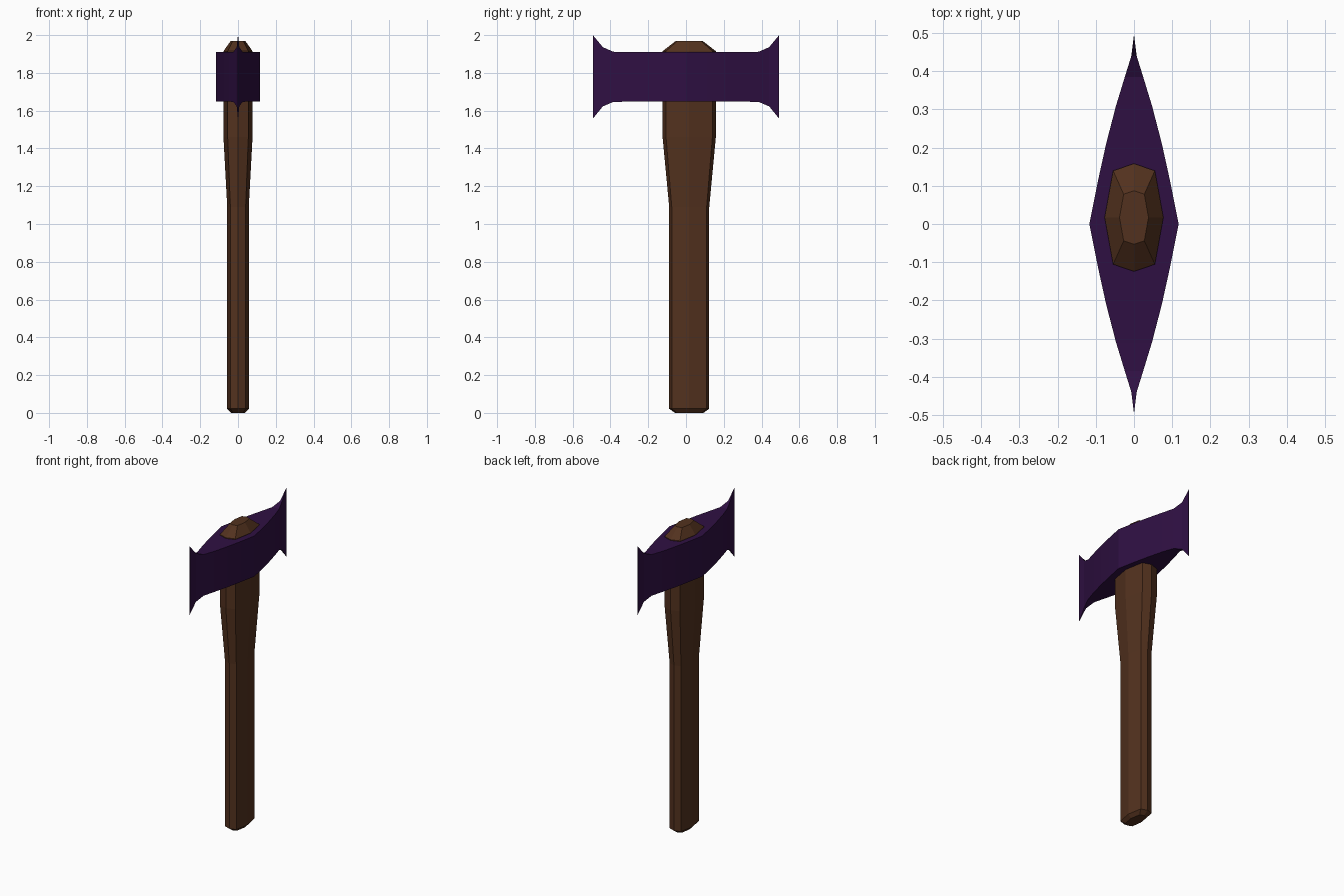
import bpy, bmesh

if "Cube" in bpy.data.objects:
    bpy.data.objects.remove(bpy.data.objects["Cube"])


def material(name, color):
    m = bpy.data.materials.new(name)
    m.diffuse_color = color
    m.use_nodes = True
    m.node_tree.nodes["Principled BSDF"].inputs["Base Color"].default_value = m.diffuse_color
    return m


def loft(name, rings, mat):
    """Skin a list of equal-length vertex rings and cap both ends."""
    bm = bmesh.new()
    loops = [[bm.verts.new(p) for p in ring] for ring in rings]
    n = len(loops[0])
    for a, b in zip(loops, loops[1:]):
        for i in range(n):
            j = (i + 1) % n
            bm.faces.new((a[i], a[j], b[j], b[i]))
    bm.faces.new(loops[0][::-1])
    bm.faces.new(loops[-1])
    bmesh.ops.remove_doubles(bm, verts=bm.verts, dist=0.0001)
    bmesh.ops.recalc_face_normals(bm, faces=bm.faces)
    mesh = bpy.data.meshes.new(name)
    bm.to_mesh(mesh)
    bm.free()
    mesh.materials.append(mat)
    obj = bpy.data.objects.new(name, mesh)
    bpy.context.collection.objects.link(obj)
    return obj


wood = material("wood", (0.085, 0.031, 0.013, 1))
metal = material("dark_purple_metal", (0.028, 0.005, 0.055, 1))

# Handle: flattened octagon swept up, flaring towards the head
octagon = [(1, 0), (0.71, 0.87), (0, 1), (-0.71, 0.87),
           (-1, 0), (-0.71, -0.87), (0, -1), (0.71, -0.87)]
sections = [(0.0, 0.037, 0.075), (0.022, 0.057, 0.106), (1.09, 0.057, 0.106),
            (1.46, 0.077, 0.141), (1.915, 0.077, 0.141), (1.97, 0.038, 0.07)]
loft("handle", [[(x * rx, 0.017 + y * ry, z) for x, y in octagon]
                for z, rx, ry in sections], wood)

# Double-bitted head: thickness and height vary from the middle to each edge
half = [(0.0, 0.117, 1.91, 1.648), (0.11, 0.095, 1.91, 1.648),
        (0.21, 0.073, 1.91, 1.648), (0.31, 0.047, 1.91, 1.648),
        (0.385, 0.024, 1.912, 1.646), (0.44, 0.007, 1.936, 1.623),
        (0.493, 0.0004, 2.0, 1.558)]
stations = [(-y, w, t, b) for y, w, t, b in half[:0:-1]] + half
loft("axe_head", [[(w, y, b), (w, y, t), (-w, y, t), (-w, y, b)]
                  for y, w, t, b in stations], metal)
